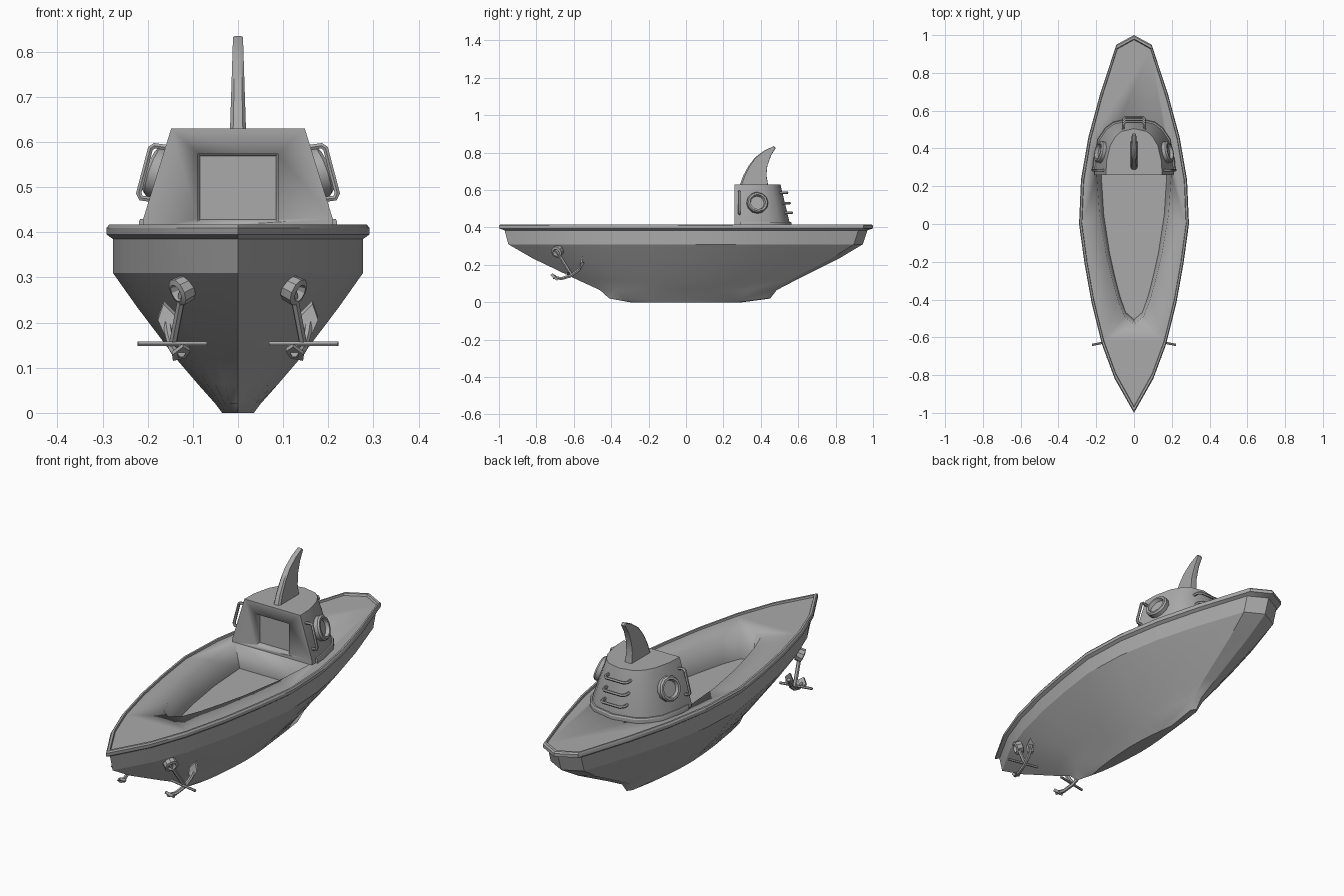
import bpy, bmesh, math
from mathutils import Vector

if "Cube" in bpy.data.objects:
    bpy.data.objects.remove(bpy.data.objects["Cube"])

GREY = (0.4, 0.4, 0.4, 1)
grey = bpy.data.materials.new("plain grey")
grey.use_nodes = True
grey.diffuse_color = GREY
grey.node_tree.nodes["Principled BSDF"].inputs["Base Color"].default_value = GREY


def finish(obj, angle=30):
    obj.data.materials.append(grey)
    bpy.ops.object.select_all(action='DESELECT')
    obj.select_set(True)
    bpy.context.view_layer.objects.active = obj
    if obj.type == 'CURVE':
        bpy.ops.object.convert(target='MESH')
    bpy.ops.object.shade_smooth_by_angle(angle=math.radians(angle))
    return obj


def loft(name, rings, angle=30):
    """Skin a closed solid through rings of equal point count."""
    bm = bmesh.new()
    loops = [[bm.verts.new(p) for p in ring] for ring in rings]
    n = len(loops[0])
    for a, b in zip(loops, loops[1:]):
        for i in range(n):
            j = (i + 1) % n
            bm.faces.new((a[i], a[j], b[j], b[i]))
    bm.faces.new(loops[0])
    bm.faces.new(loops[-1])
    bmesh.ops.recalc_face_normals(bm, faces=bm.faces)
    mesh = bpy.data.meshes.new(name)
    bm.to_mesh(mesh)
    bm.free()
    obj = bpy.data.objects.new(name, mesh)
    bpy.context.collection.objects.link(obj)
    return finish(obj, angle)


def tube(name, points, radius):
    curve = bpy.data.curves.new(name, 'CURVE')
    curve.dimensions = '3D'
    curve.bevel_depth = radius
    curve.bevel_resolution = 1
    curve.use_fill_caps = True
    spline = curve.splines.new('POLY')
    spline.points.add(len(points) - 1)
    for sp, p in zip(spline.points, points):
        sp.co = (*p, 1)
    obj = bpy.data.objects.new(name, curve)
    bpy.context.collection.objects.link(obj)
    return finish(obj, 50)


def lathe(name, profile, centre, normal, sides):
    turn = Vector(normal).to_track_quat('Z', 'Y')
    rings = []
    for r, h in profile:
        rings.append([Vector(centre) + turn @ Vector((r * math.cos(t), r * math.sin(t), h))
                      for t in (math.tau * i / sides for i in range(sides))])
    return loft(name, rings)


def mirrored(half):
    """Complete a half outline whose first and last points may lie on x = 0."""
    return half + [(-x, y) for x, y in reversed(half) if x > 0]


def cut(obj, cutter):
    cutter.hide_render = True
    mod = obj.modifiers.new("cut", 'BOOLEAN')
    mod.operation = 'DIFFERENCE'
    mod.solver = 'EXACT'
    mod.object = cutter
    bpy.context.view_layer.objects.active = obj
    bpy.ops.object.modifier_apply(modifier=mod.name)
    bpy.data.objects.remove(cutter)


# Hull: deck outline scaled to each level, from keel to rim to deck
plan = mirrored([(0, -1), (.35, -.82), (.58, -.64), (.77, -.42), (.9, -.21), (1, 0),
                 (.965, .235), (.83, .46), (.62, .685), (.32, .95), (0, 1)])
levels = [  # height, half width, bow length, stern length
    (0, .035, .3, .3), (.02, .05, .41, .45), (.065, .09, .46, .485),
    (.12, .137, .58, .59), (.235, .224, .82, .82), (.31, .277, .95, .945),
    (.385, .277, .97, .97), (.395, .291, 1, 1), (.41, .291, 1, 1),
    (.417, .286, .99, .993), (.417, .277, .97, .98), (.408, .275, .965, .975)]
hull = loft("hull", [[(x * w, y * (bow if y < 0 else stern), z) for x, y in plan]
                     for z, w, bow, stern in levels])

# Cockpit well cut into the deck
well = mirrored([(0, -.53), (.05, -.49), (.085, -.4), (.118, -.28), (.147, -.16),
                 (.182, .05), (.197, .26)])
cut(hull, loft("well_cutter", [
    [(x * s, y * t if y < 0 else y, z) for x, y in well]
    for z, s, t in ((.29, .88, .955), (.408, 1, 1), (.5, 1, 1))]))

# Cabin: flat front, rounded back, leaning inward
base = mirrored([(.21, .26), (.206, .34), (.183, .445), (.145, .5), (.105, .53), (0, .553)])
roof = mirrored([(.148, .26), (.146, .33), (.126, .415), (.1, .46), (.068, .49), (0, .505)])
cabin = loft("cabin", [[(x, y, .405) for x, y in base], [(x, y, .43) for x, y in base],
                       [(x, y, .63) for x, y in roof]], 35)
cut(cabin, loft("window_cutter", [
    [(x, y, z) for x, z in ((-w, b), (w, b), (w, t), (-w, t))]
    for y, w, b, t in ((.2, .089, .423, .574), (.26, .089, .423, .574), (.285, .084, .429, .569))]))
# Skirt stops short of the window opening by hugging the cabin wall behind it
loft("cabin_skirt", [[(x * s, .29 + (y - .29) * s if y > .3 else y + inset, z) for x, y in base]
                     for z, s, inset in ((.4, 1.045, .03), (.424, 1.045, .03), (.43, 1.03, .03))])

# Curved fin-shaped funnel
fin = [(.285, .62), (.305, .675), (.335, .73), (.37, .775), (.42, .812), (.47, .835),
       (.48, .825), (.455, .785), (.435, .73), (.43, .68), (.44, .62)]
loft("funnel", [[(side * (.018 - .007 * (z - .62) / .215),
                  .42 + (y - .42) * s, z - (1 - s) * .03) for y, z in fin]
                for side, s in ((-1, .93), (-.6, 1), (.6, 1), (1, .93))])

# Rungs on the cabin back
for i, z in enumerate((.585, .53, .478)):
    y = .548 - (z - .43) * .24
    tube(f"back_rung_{i + 1}", [(-.058, y - .02, z), (-.058, y + .018, z), (-.045, y + .03, z),
                                (.045, y + .03, z), (.058, y + .018, z), (.058, y - .02, z)], .007)

# Fittings repeated on both sides
for side, s in (("left", 1), ("right", -1)):
    lathe(f"{side}_porthole",
          [(.056, -.02), (.058, .014), (.052, .022), (.042, .022), (.037, .006), (.001, .006)],
          (s * .172, .38, .53), (s * .93, .22, .32), 12)
    rail = [(.16, .588), (.185, .592), (.194, .586), (.22, .487), (.215, .476), (.19, .473)]
    tube(f"{side}_handrail", [(s * x, .285, z) for x, z in rail], .007)

    # Anchor with hawse, shank, stock, arms and flukes
    lathe(f"{side}_hawse", [(.03, -.02), (.032, .008), (.02, .012), (.014, -.005)],
          (s * .128, -.69, .27), (s * .8, -.45, -.4), 10)
    tube(f"{side}_anchor_shank", [(s * .12, -.695, .28), (s * .145, -.615, .15)], .009)
    tube(f"{side}_anchor_stock", [(s * .07, -.61, .153), (s * .222, -.64, .153)], .006)
    tube(f"{side}_anchor_arms", [(s * .125, -.71, .132), (s * .135, -.665, .127),
                                 (s * .145, -.615, .142), (s * .153, -.575, .172),
                                 (s * .16, -.55, .215)], .009)
    for end, tip, root in (("front", (.122, -.72, .15), (.13, -.685, .122)),
                           ("rear", (.165, -.555, .245), (.15, -.565, .182))):
        a, b = Vector(root), Vector(tip)
        mid = a.lerp(b, .5)
        wide, thick = Vector((.02, 0, -.004)), Vector((0, .005, .004))
        loft(f"{side}_{end}_fluke", [
            [Vector((s * p.x, p.y, p.z)) for p in (a - wide * .7 + d, mid - wide + d, b + d,
                                                  mid + wide + d, a + wide * .7 + d)]
            for d in (-thick, thick)])
